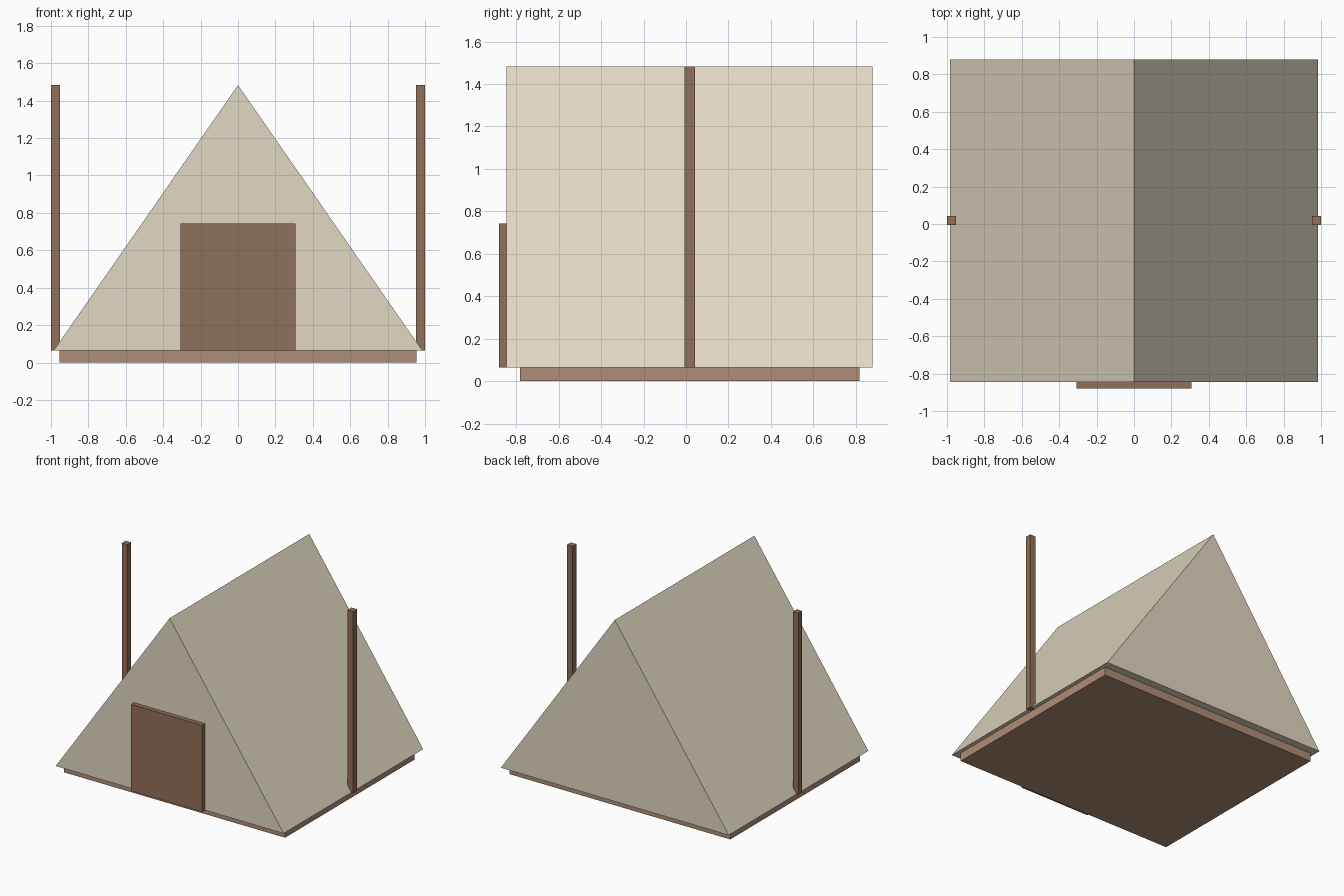
import bpy, bmesh

if "Cube" in bpy.data.objects:
    bpy.data.objects.remove(bpy.data.objects["Cube"])

MID_Y = 0.0175   # tent, floor and poles share this centre line


def material(name, color):
    mat = bpy.data.materials.new(name)
    mat.diffuse_color = (*color, 1)
    mat.use_nodes = True
    mat.node_tree.nodes["Principled BSDF"].inputs["Base Color"].default_value = mat.diffuse_color
    return mat


def extrude_profile(name, profile, y0, y1, mat):
    """Solid from an x-z outline, extruded from y0 to y1."""
    bm = bmesh.new()
    face = bm.faces.new([bm.verts.new((x, y0, z)) for x, z in profile])
    result = bmesh.ops.extrude_face_region(bm, geom=[face])
    moved = [v for v in result["geom"] if isinstance(v, bmesh.types.BMVert)]
    bmesh.ops.translate(bm, verts=moved, vec=(0, y1 - y0, 0))
    bmesh.ops.recalc_face_normals(bm, faces=bm.faces[:])
    mesh = bpy.data.meshes.new(name)
    bm.to_mesh(mesh)
    bm.free()
    mesh.materials.append(mat)
    obj = bpy.data.objects.new(name, mesh)
    bpy.context.collection.objects.link(obj)
    return obj


def box(name, x0, x1, y0, y1, z0, z1, mat):
    return extrude_profile(name, [(x0, z0), (x1, z0), (x1, z1), (x0, z1)], y0, y1, mat)


canvas = material("canvas", (0.76, 0.69, 0.54))
floor_wood = material("floor_wood", (0.43, 0.27, 0.18))
dark_wood = material("dark_wood", (0.28, 0.16, 0.10))

FLOOR_TOP, RIDGE = 0.065, 1.483

# Wooden floor slab
box("floor", -0.955, 0.955, MID_Y - 0.80, MID_Y + 0.80, 0, FLOOR_TOP, floor_wood)

# Triangular canvas tent
extrude_profile("tent", [(-0.985, FLOOR_TOP), (0.985, FLOOR_TOP), (0, RIDGE)],
                MID_Y - 0.862, MID_Y + 0.862, canvas)

# Door panel on the front
box("door", -0.307, 0.307, -0.88, MID_Y - 0.862, FLOOR_TOP, 0.742, dark_wood)

# Side poles
for side, name in ((-1, "left_pole"), (1, "right_pole")):
    x = side * 0.976
    box(name, x - 0.024, x + 0.024, MID_Y - 0.024, MID_Y + 0.024, FLOOR_TOP, RIDGE, dark_wood)
